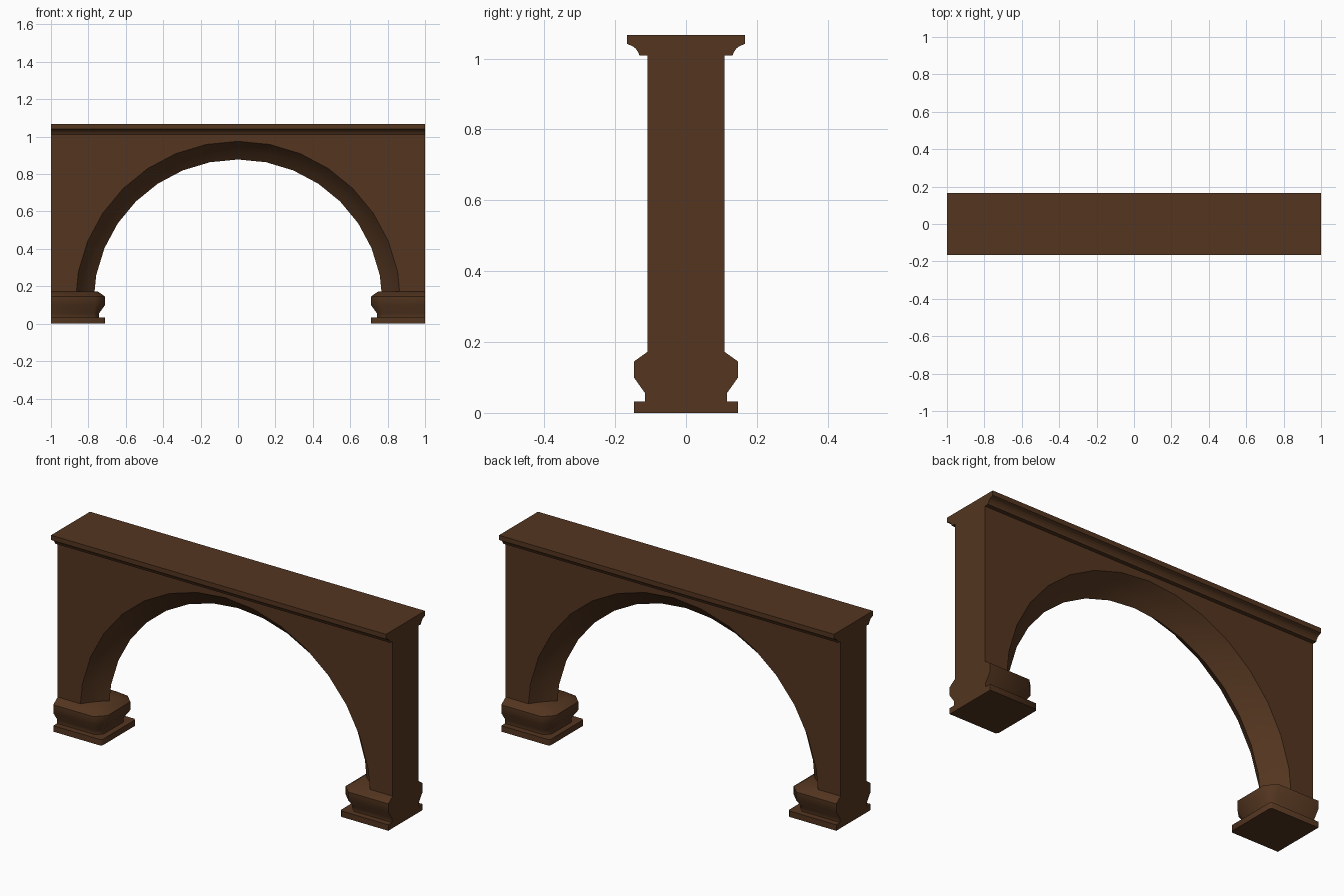
import bpy, bmesh, math

if "Cube" in bpy.data.objects:
    bpy.data.objects.remove(bpy.data.objects["Cube"])

wood = bpy.data.materials.new("dark brown")
wood.diffuse_color = (0.087, 0.036, 0.014, 1)
wood.use_nodes = True
wood.node_tree.nodes["Principled BSDF"].inputs["Base Color"].default_value = wood.diffuse_color


def make_object(name, bm, smooth=0):
    bmesh.ops.recalc_face_normals(bm, faces=bm.faces)
    me = bpy.data.meshes.new(name)
    bm.to_mesh(me)
    bm.free()
    me.materials.append(wood)
    ob = bpy.data.objects.new(name, me)
    bpy.context.collection.objects.link(ob)
    if smooth:
        bpy.ops.object.select_all(action='DESELECT')
        ob.select_set(True)
        bpy.context.view_layer.objects.active = ob
        bpy.ops.object.shade_smooth_by_angle(angle=math.radians(smooth))
    return ob


def loft(bm, rings, closed=True):
    """Skin successive rings of vertices with quads."""
    for a, b in zip(rings, rings[1:]):
        n = len(a)
        for i in range(n if closed else n - 1):
            j = (i + 1) % n
            bm.faces.new((a[i], a[j], b[j], b[i]))


# Arched wall: the soffit is a slightly hollow chamfer on each side of a central ridge
HALF, SPRING, TOP, SEG = 0.109, 0.11, 1.01, 16
half_soffit = [(-HALF, 0), (-0.075, 0.023), (-0.036, 0.055), (0, 0.097)]  # y, inset
soffit = half_soffit + [(-y, i) for y, i in reversed(half_soffit[:-1])]
bm = bmesh.new()
arches = []
for y, inset in soffit:
    arches.append([bm.verts.new(((0.87 - inset) * math.cos(math.pi * i / SEG), y,
                                 SPRING + (0.865 - inset) * math.sin(math.pi * i / SEG)))
                   for i in range(SEG + 1)])
loft(bm, arches, closed=False)
outlines = []
for arch, y in ((arches[0], -HALF), (arches[-1], HALF)):
    outline = [bm.verts.new((x, y, z)) for x, z in
               ((-1, SPRING), (-1, TOP), (1, TOP), (1, SPRING))]
    bm.faces.new(arch + outline)
    outlines.append(outline)
loft(bm, outlines, closed=False)
bm.faces.new([a[0] for a in arches] + [outlines[1][3], outlines[0][3]])
bm.faces.new([a[-1] for a in arches] + [outlines[1][0], outlines[0][0]])
make_object("arch_wall", bm, smooth=25)

# Cornice: moulded profile extruded along x
profile = [(0.109, 1.008), (0.131, 1.008), (0.135, 1.018), (0.141, 1.027),
           (0.149, 1.034), (0.166, 1.041), (0.166, 1.067)]
section = profile + [(-y, z) for y, z in reversed(profile)]
bm = bmesh.new()
ends = [[bm.verts.new((x, y, z)) for y, z in section] for x in (-1, 1)]
loft(bm, ends)
for end in ends:
    bm.faces.new(end)
make_object("cornice", bm)

# Pedestals: stacked rings with cut inner corners, flush with the wall ends
steps = [(0.147, 0, 0.01), (0.147, 0.032, 0.01), (0.115, 0.032, 0.03),
         (0.115, 0.055, 0.03), (0.147, 0.10, 0.05), (0.147, 0.145, 0.05),
         (0.109, 0.172, 0.05)]  # half width, height, corner cut
for side, name in ((-1, "left_pedestal"), (1, "right_pedestal")):
    bm = bmesh.new()
    rings = []
    for r, z, c in steps:
        inner = 0.858 - r
        rings.append([bm.verts.new((side * x, y, z)) for x, y in
                      ((inner, c - r), (inner + c, -r), (1, -r),
                       (1, r), (inner + c, r), (inner, r - c))])
    loft(bm, rings)
    bm.faces.new(rings[0])
    bm.faces.new(rings[-1])
    make_object(name, bm, smooth=46)
